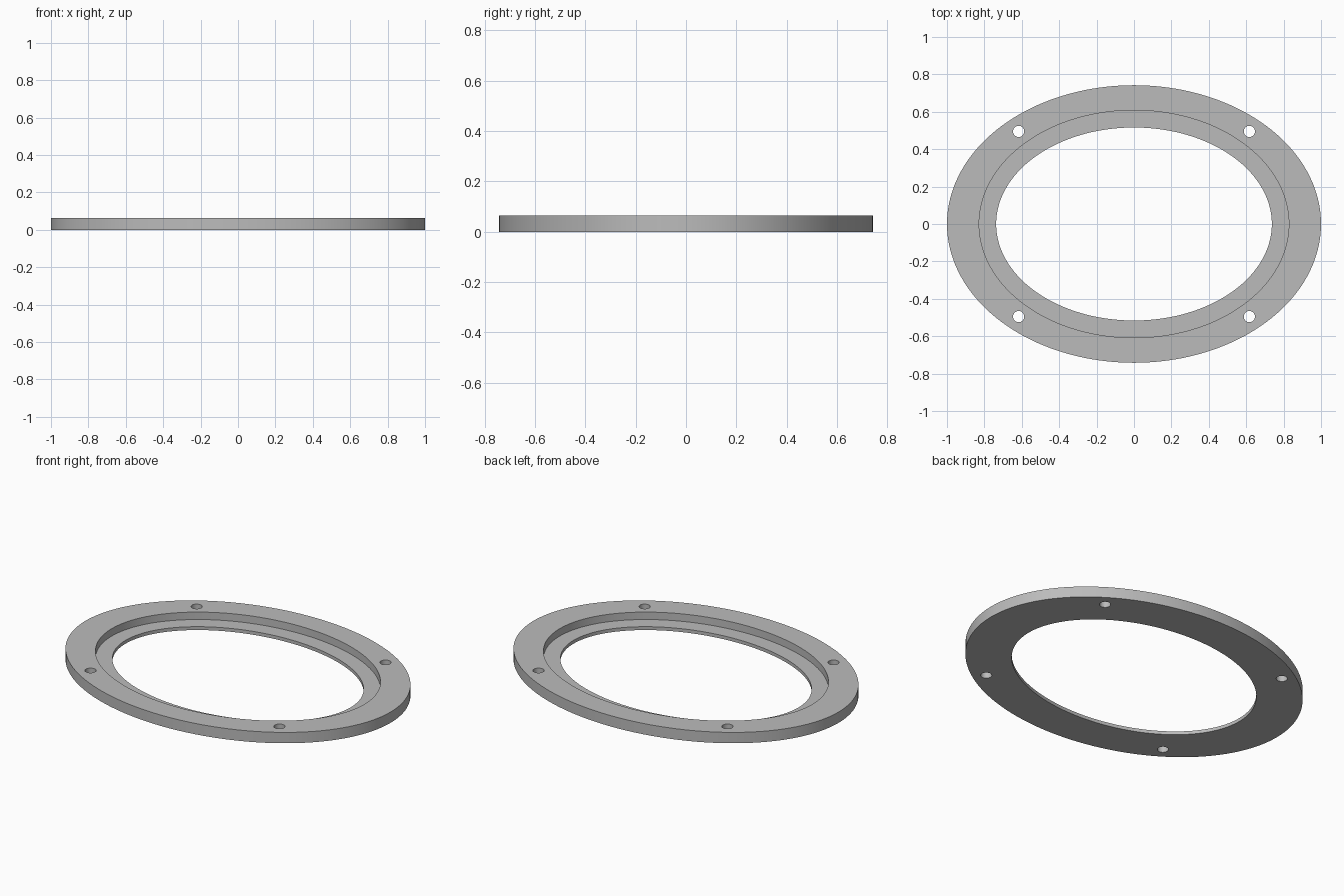
import bpy, bmesh
from math import cos, sin, tau, radians

HEIGHT = 0.064
LEDGE = 0.02
SEGMENTS = 160

old = bpy.data.objects.get("Cube")
if old:
    bpy.data.objects.remove(old, do_unlink=True)

# Plain grey material
grey = bpy.data.materials.new("plain_grey")
grey.use_nodes = True
colour = (0.5, 0.5, 0.5, 1)
grey.diffuse_color = colour
grey.node_tree.nodes["Principled BSDF"].inputs["Base Color"].default_value = colour


def add_object(name, bm):
    bmesh.ops.recalc_face_normals(bm, faces=bm.faces)
    mesh = bpy.data.meshes.new(name)
    bm.to_mesh(mesh)
    bm.free()
    mesh.materials.append(grey)
    obj = bpy.data.objects.new(name, mesh)
    bpy.context.collection.objects.link(obj)
    return obj


# Oval ring: stepped section (half width, half depth, z) swept round an ellipse
section = [(1.0, 0.742, 0), (1.0, 0.742, HEIGHT),
           (0.828, 0.608, HEIGHT), (0.828, 0.608, LEDGE),
           (0.737, 0.516, LEDGE), (0.737, 0.516, 0)]
bm = bmesh.new()
loops = [[bm.verts.new((a * cos(tau * i / SEGMENTS), b * sin(tau * i / SEGMENTS), z))
          for i in range(SEGMENTS)] for a, b, z in section]
for k, lower in enumerate(loops):
    upper = loops[(k + 1) % len(loops)]
    for i in range(SEGMENTS):
        j = (i + 1) % SEGMENTS
        bm.faces.new((lower[i], lower[j], upper[j], upper[i]))
ring = add_object("oval_ring", bm)

# Four screw holes through the rim
bm = bmesh.new()
for sx in (-1, 1):
    for sy in (-1, 1):
        drill = bmesh.ops.create_cone(bm, cap_ends=True, segments=32,
                                      radius1=0.03, radius2=0.03, depth=0.3)
        bmesh.ops.translate(bm, verts=drill["verts"], vec=(sx * 0.617, sy * 0.495, 0.03))
cutter = add_object("screw_hole_cutter", bm)

cut = ring.modifiers.new("screw_holes", "BOOLEAN")
cut.operation = "DIFFERENCE"
cut.solver = "EXACT"
cut.object = cutter
bpy.context.view_layer.objects.active = ring
ring.select_set(True)
cutter.select_set(False)
bpy.ops.object.modifier_apply(modifier=cut.name)
bpy.data.objects.remove(cutter, do_unlink=True)

# Smooth curved walls with crisp edges
bpy.ops.object.shade_smooth_by_angle(angle=radians(30))
